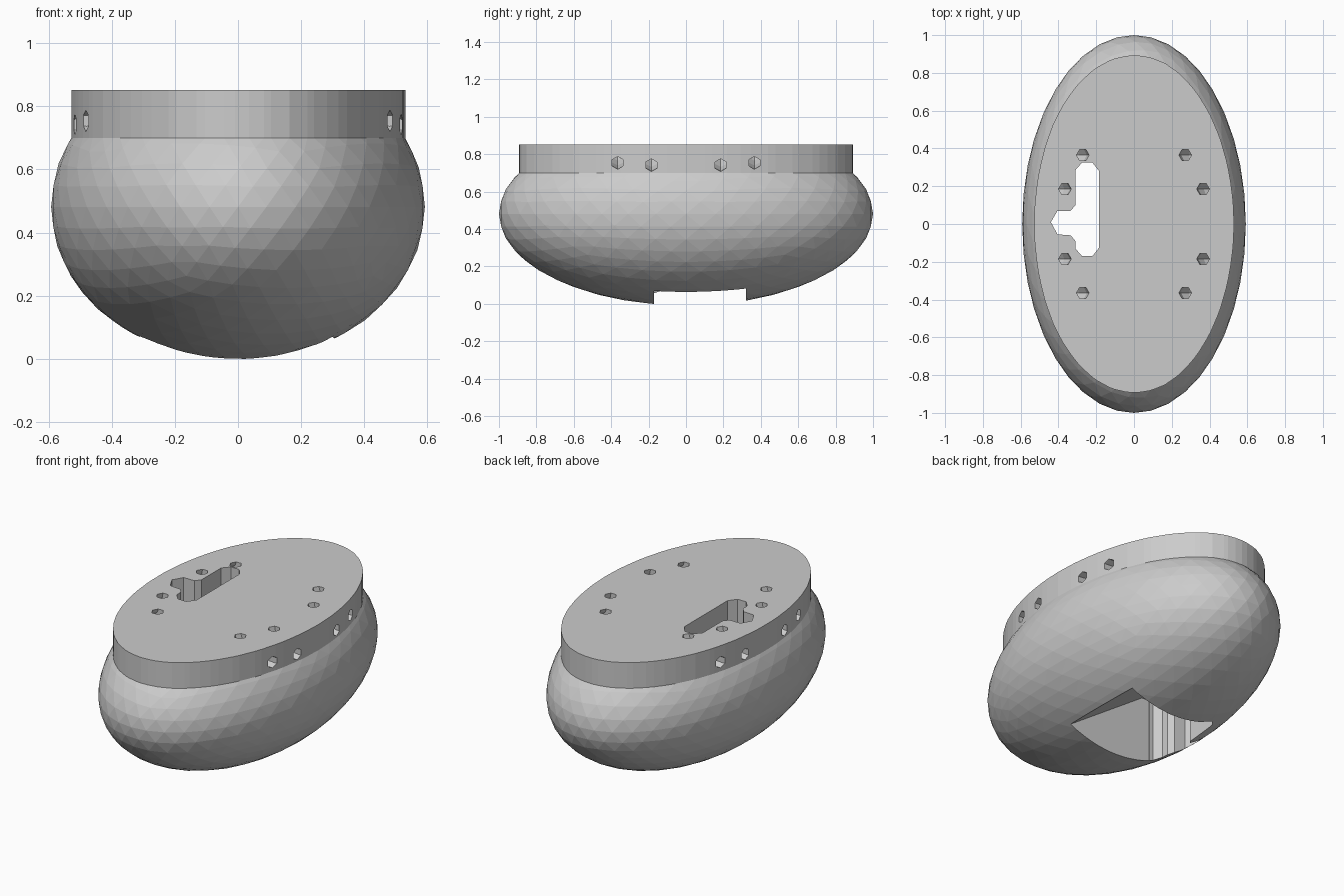
import bpy, bmesh, math
from mathutils import Vector

if "Cube" in bpy.data.objects:
    bpy.data.objects.remove(bpy.data.objects["Cube"])


def make_object(name, bm):
    bmesh.ops.recalc_face_normals(bm, faces=bm.faces[:])
    mesh = bpy.data.meshes.new(name)
    bm.to_mesh(mesh)
    bm.free()
    obj = bpy.data.objects.new(name, mesh)
    bpy.context.collection.objects.link(obj)
    return obj


def prism(name, outline, direction):
    """Extrude a closed flat outline along a direction."""
    bm = bmesh.new()
    face = bm.faces.new([bm.verts.new(p) for p in outline])
    out = bmesh.ops.extrude_face_region(bm, geom=[face], use_keep_orig=True)
    verts = [g for g in out["geom"] if isinstance(g, bmesh.types.BMVert)]
    bmesh.ops.translate(bm, verts=verts, vec=direction)
    return make_object(name, bm)


def bent_tube(bm, side, y, x_in, x_wall, z_wall, radius=0.034, sides=6):
    """Curved channel from the flat top to the side of the rim."""
    rx, rz = x_wall - x_in, RIM_TOP - z_wall
    rings = []
    for i in range(8):
        a = math.radians(-20 + 130 * i / 7)
        centre = Vector((x_wall - rx * math.cos(a), y, RIM_TOP - rz * math.sin(a)))
        tangent = Vector((rx * math.sin(a), 0, -rz * math.cos(a))).normalized()
        across = tangent.cross(Vector((0, 1, 0)))
        ring = []
        for k in range(sides):
            t = 2 * math.pi * k / sides
            p = centre + radius * (across * math.cos(t) + Vector((0, 1, 0)) * math.sin(t))
            ring.append(bm.verts.new((p.x * side, p.y, p.z)))
        rings.append(ring)
    for a, b in zip(rings, rings[1:]):
        for k in range(sides):
            n = (k + 1) % sides
            bm.faces.new((a[k], a[n], b[n], b[k]))
    bm.faces.new(rings[0])
    bm.faces.new(rings[-1])


def cut(target, cutter):
    mod = target.modifiers.new("cut", "BOOLEAN")
    mod.operation = "DIFFERENCE"
    mod.solver = "EXACT"
    mod.object = cutter
    cutter.hide_render = True
    bpy.context.view_layer.objects.active = target
    bpy.ops.object.modifier_apply(modifier=mod.name)
    bpy.data.objects.remove(cutter)


RIM_BOTTOM, RIM_TOP = 0.703, 0.855

# Faceted oval body, sliced flat and drawn up into a straight rim
bm = bmesh.new()
bmesh.ops.create_icosphere(bm, subdivisions=4, radius=1)
for v in bm.verts:
    v.co = Vector((v.co.x * 0.592, v.co.y, v.co.z * 0.49 + 0.485))
bmesh.ops.bisect_plane(bm, geom=bm.verts[:] + bm.edges[:] + bm.faces[:],
                       plane_co=(0, 0, RIM_BOTTOM), plane_no=(0, 0, 1), clear_outer=True)
bmesh.ops.remove_doubles(bm, verts=bm.verts[:], dist=0.004)
edge_loop = [e for e in bm.edges if e.is_boundary]
out = bmesh.ops.extrude_edge_only(bm, edges=edge_loop)
for g in out["geom"]:
    if isinstance(g, bmesh.types.BMVert):
        g.co.z = RIM_TOP
bmesh.ops.holes_fill(bm, edges=[e for e in bm.edges if e.is_boundary], sides=0)
body = make_object("oval_body", bm)

# Through slot with a side arm
slot = [(-.185, .28), (-.22, .325), (-.275, .325), (-.31, .285), (-.31, .10),
        (-.335, .07), (-.405, .07), (-.44, .01), (-.405, -.055), (-.335, -.06),
        (-.31, -.09), (-.31, -.13), (-.275, -.17), (-.22, -.17), (-.185, -.125)]
cut(body, prism("slot_cutter", [(x, y, -0.2) for x, y in slot], (0, 0, 1.3)))

# Ramped pocket under the body that leads into the slot
ramp = [(-.25, -.2), (.31, -.2), (.31, .065), (-.20, .42), (-.25, .42)]
cut(body, prism("pocket_cutter", [(x, -.172, z) for x, z in ramp], (0, .492, 0)))

# Eight bent channels from the top through the rim
bm = bmesh.new()
for side in (-1, 1):
    for y_sign in (-1, 1):
        bent_tube(bm, side, y_sign * 0.365, 0.27, 0.475, 0.757)
        bent_tube(bm, side, y_sign * 0.185, 0.365, 0.515, 0.745)
cut(body, make_object("channel_cutter", bm))

# Stand on the ground
low = min(v.co.z for v in body.data.vertices)
for v in body.data.vertices:
    v.co.z -= low
